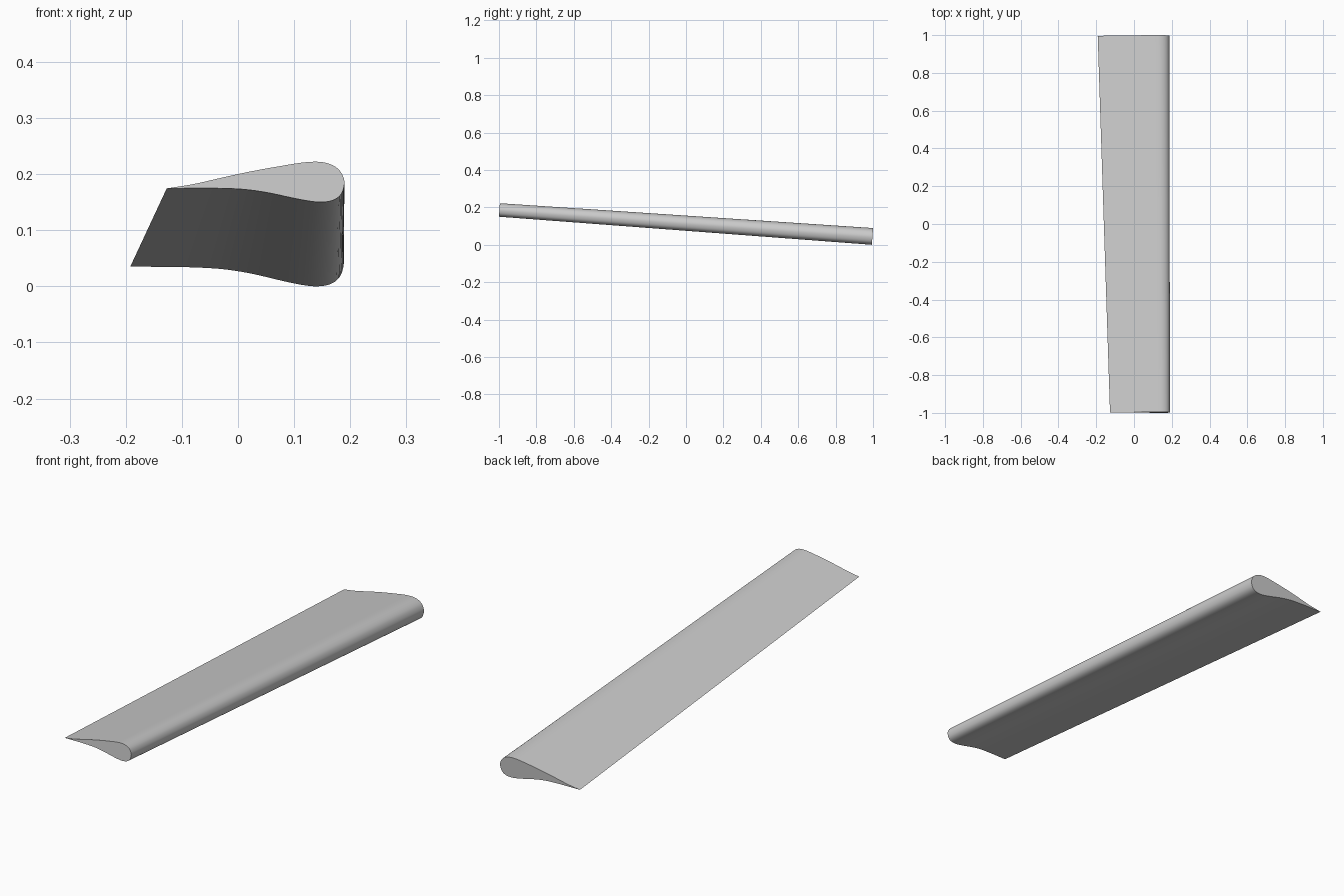
import bpy, bmesh
from mathutils import Vector

if "Cube" in bpy.data.objects:
    bpy.data.objects.remove(bpy.data.objects["Cube"])

# Aerofoil section at the narrow end: x, height above its lowest point
# (trailing edge -> upper side -> nose -> lower side -> trailing edge)
KEYS = [(-0.127, 0.0245), (-0.08, 0.032), (-0.04, 0.041), (0.0, 0.050),
        (0.04, 0.058), (0.08, 0.065), (0.115, 0.0705), (0.14, 0.072),
        (0.157, 0.070), (0.172, 0.064), (0.183, 0.054), (0.1895, 0.038),
        (0.187, 0.021), (0.179, 0.009), (0.165, 0.002), (0.145, 0.0),
        (0.12, 0.003), (0.09, 0.009), (0.06, 0.0155), (0.03, 0.0205),
        (0.0, 0.0235), (-0.04, 0.0248), (-0.08, 0.0248), (-0.127, 0.0245)]
STEPS = 4


def smooth_outline(keys):
    """Catmull-Rom curve through the points, sharp at the trailing edge."""
    p = [Vector(k) for k in keys]
    p = [2 * p[0] - p[1]] + p + [2 * p[-1] - p[-2]]
    out = []
    for i in range(1, len(p) - 2):
        a, b, c, d = p[i - 1:i + 3]
        for k in range(STEPS):
            t = k / STEPS
            out.append(0.5 * (2 * b + (c - a) * t + (2 * a - 5 * b + 4 * c - d) * t * t
                              + (3 * b - a - 3 * c + d) * t ** 3))
    return out


outline = smooth_outline(KEYS)
TILT = 0.068  # end faces stand square to the sloping span


def narrow_end(p):
    return (p.x, -1.0 + TILT * p.y, 0.15 + p.y)


def wide_end(p):
    s = (p.x + 0.127) / 0.317
    z = 1.24 * p.y + 0.0055 * (1 - s)
    return (-0.192 + 0.381 * s, 1.0 + TILT * (z - 0.09), z - 0.0008)


# Wing blade: loft between the two end sections
bm = bmesh.new()
a = [bm.verts.new(narrow_end(p)) for p in outline]
b = [bm.verts.new(wide_end(p)) for p in outline]
n = len(outline)
for i in range(n):
    j = (i + 1) % n
    bm.faces.new((a[i], a[j], b[j], b[i]))
bm.faces.new(a)
bm.faces.new(b[::-1])
bmesh.ops.recalc_face_normals(bm, faces=bm.faces)

mesh = bpy.data.meshes.new("wing_blade")
bm.to_mesh(mesh)
bm.free()
wing = bpy.data.objects.new("wing_blade", mesh)
bpy.context.collection.objects.link(wing)
bpy.context.view_layer.objects.active = wing
wing.select_set(True)
bpy.ops.object.shade_smooth_by_angle()
